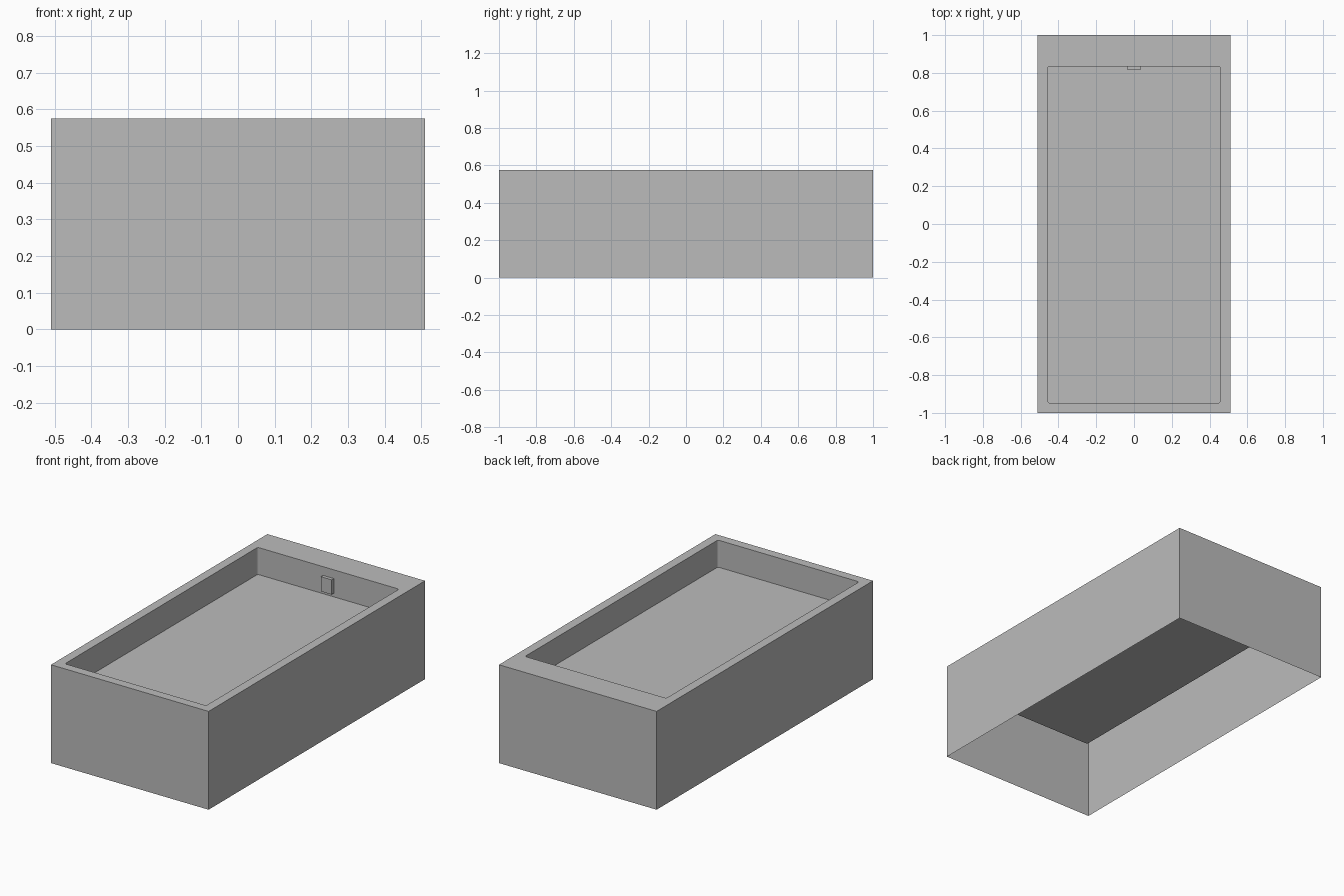
import bpy
import bmesh

old = bpy.data.objects.get("Cube")
if old:
    bpy.data.objects.remove(old, do_unlink=True)

WIDTH, LENGTH, HEIGHT = 1.02, 2.0, 0.575
RIM, BACK_EDGE, DEPTH = 0.075, 0.835, 0.158

grey = bpy.data.materials.new("plain_grey")
grey.use_nodes = True
colour = (0.5, 0.5, 0.5, 1)
grey.diffuse_color = colour
grey.node_tree.nodes["Principled BSDF"].inputs["Base Color"].default_value = colour


def make_object(name, bm):
    bm.normal_update()
    mesh = bpy.data.meshes.new(name)
    bm.to_mesh(mesh)
    bm.free()
    mesh.materials.append(grey)
    obj = bpy.data.objects.new(name, mesh)
    bpy.context.collection.objects.link(obj)
    return obj


def box(size, centre):
    bm = bmesh.new()
    bmesh.ops.create_cube(bm, size=1)
    bmesh.ops.scale(bm, vec=size, verts=bm.verts)
    bmesh.ops.translate(bm, vec=centre, verts=bm.verts)
    bm.normal_update()
    return bm


# Outer shell, open underneath
bm = box((WIDTH, LENGTH, HEIGHT), (0, 0, HEIGHT / 2))
bottom = [f for f in bm.faces if f.normal.z < -0.5]
bmesh.ops.delete(bm, geom=bottom, context="FACES_ONLY")

# Rim, wider at the back
top = next(f for f in bm.faces if f.normal.z > 0.5)
bmesh.ops.inset_region(bm, faces=[top], thickness=RIM)
for v in top.verts:
    if v.co.y > 0:
        v.co.y = BACK_EDGE

# Sunken basin
sunk = bmesh.ops.extrude_face_region(bm, geom=[top])
floor_verts = [g for g in sunk["geom"] if isinstance(g, bmesh.types.BMVert)]
bmesh.ops.translate(bm, vec=(0, 0, -DEPTH), verts=floor_verts)
if top.is_valid:
    bmesh.ops.delete(bm, geom=[top], context="FACES_ONLY")

# Slightly rounded basin corners
corners = [e for e in bm.edges
           if abs(e.verts[0].co.z - e.verts[1].co.z) > 0.1
           and all(abs(v.co.x) < WIDTH / 2 - 0.01 for v in e.verts)]
bmesh.ops.bevel(bm, geom=corners, offset=0.01, segments=3, profile=0.5, affect="EDGES")
make_object("tub_body", bm)

# Overflow plate on the back wall of the basin
make_object("overflow_plate", box((0.07, 0.02, 0.086), (0, BACK_EDGE - 0.01, 0.481)))
